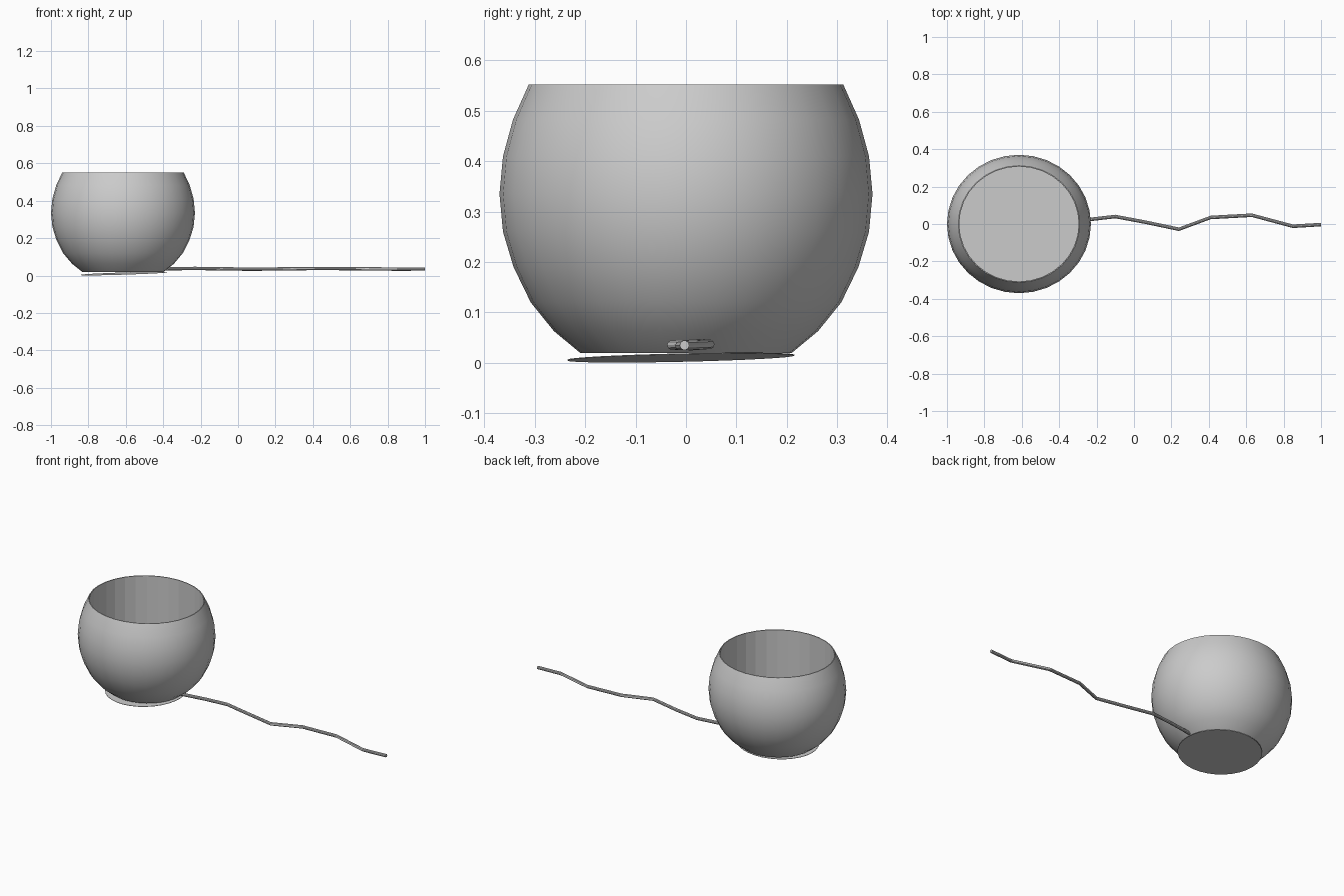
import bpy, bmesh, math
from mathutils import Matrix, Vector

if "Cube" in bpy.data.objects:
    bpy.data.objects.remove(bpy.data.objects["Cube"])

CX, STRETCH, SEG = -0.615, 1.04, 32


def make_object(name, bm, smooth=True):
    bmesh.ops.recalc_face_normals(bm, faces=bm.faces)
    mesh = bpy.data.meshes.new(name)
    bm.to_mesh(mesh)
    bm.free()
    obj = bpy.data.objects.new(name, mesh)
    bpy.context.collection.objects.link(obj)
    for p in mesh.polygons:
        p.use_smooth = smooth
    return obj


def ring(bm, r, z):
    step = 2 * math.pi / SEG
    return [bm.verts.new((CX + STRETCH * r * math.cos(i * step),
                          r * math.sin(i * step), z)) for i in range(SEG)]


# Bowl: cut sphere outside, straight faceted well inside
outer = [(0.21, 0.02), (0.262, 0.063), (0.308, 0.12), (0.342, 0.19),
         (0.363, 0.26), (0.37, 0.335), (0.363, 0.41), (0.343, 0.483),
         (0.312, 0.552)]
well = [(0.307, 0.552), (0.307, 0.15)]
bm = bmesh.new()
rings = [ring(bm, r, z) for r, z in outer + well]
for a, b in zip(rings, rings[1:]):
    for i in range(SEG):
        j = (i + 1) % SEG
        bm.faces.new((a[i], a[j], b[j], b[i]))
bm.faces.new(rings[0])
bm.faces.new(rings[-1])
bowl = make_object("bowl", bm)
for p in bowl.data.polygons:
    c = p.center
    r = math.hypot((c.x - CX) / STRETCH, c.y)
    is_well = abs(r - 0.307) < 0.004 and abs(p.normal.z) < 0.01
    if is_well or abs(p.normal.z) > 0.99:
        p.use_smooth = False

# Base plate: thin disc, slightly tilted
bm = bmesh.new()
tilt = Vector((0, 0, 1)).rotation_difference(Vector((-0.032, -0.022, 1))).to_matrix().to_4x4()
bmesh.ops.create_cone(bm, cap_ends=True, segments=SEG, radius1=0.225, radius2=0.225,
                      depth=0.002,
                      matrix=Matrix.Translation((CX + 0.005, -0.01, 0.0105)) @ tilt
                      @ Matrix.Diagonal((1.02, 1, 1, 1)))
make_object("base_plate", bm, False)

# Cord: kinked thin tube lying along x
path = [(-0.42, 0.0), (-0.23, 0.025), (-0.10, 0.04), (0.06, 0.01), (0.24, -0.028),
        (0.41, 0.035), (0.63, 0.047), (0.85, -0.012), (1.0, -0.003)]
bm = bmesh.new()
sides, prev = 10, None
for k, (x, y) in enumerate(path):
    z = 0.036 + 0.002 * math.sin(1.5 * k)
    vs = [bm.verts.new((x, y + 0.0095 * math.cos(2 * math.pi * i / sides),
                        z + 0.0095 * math.sin(2 * math.pi * i / sides)))
          for i in range(sides)]
    if prev:
        for i in range(sides):
            j = (i + 1) % sides
            bm.faces.new((prev[i], prev[j], vs[j], vs[i]))
    else:
        bm.faces.new(vs)
    prev = vs
bm.faces.new(prev)
make_object("cord", bm, False)
